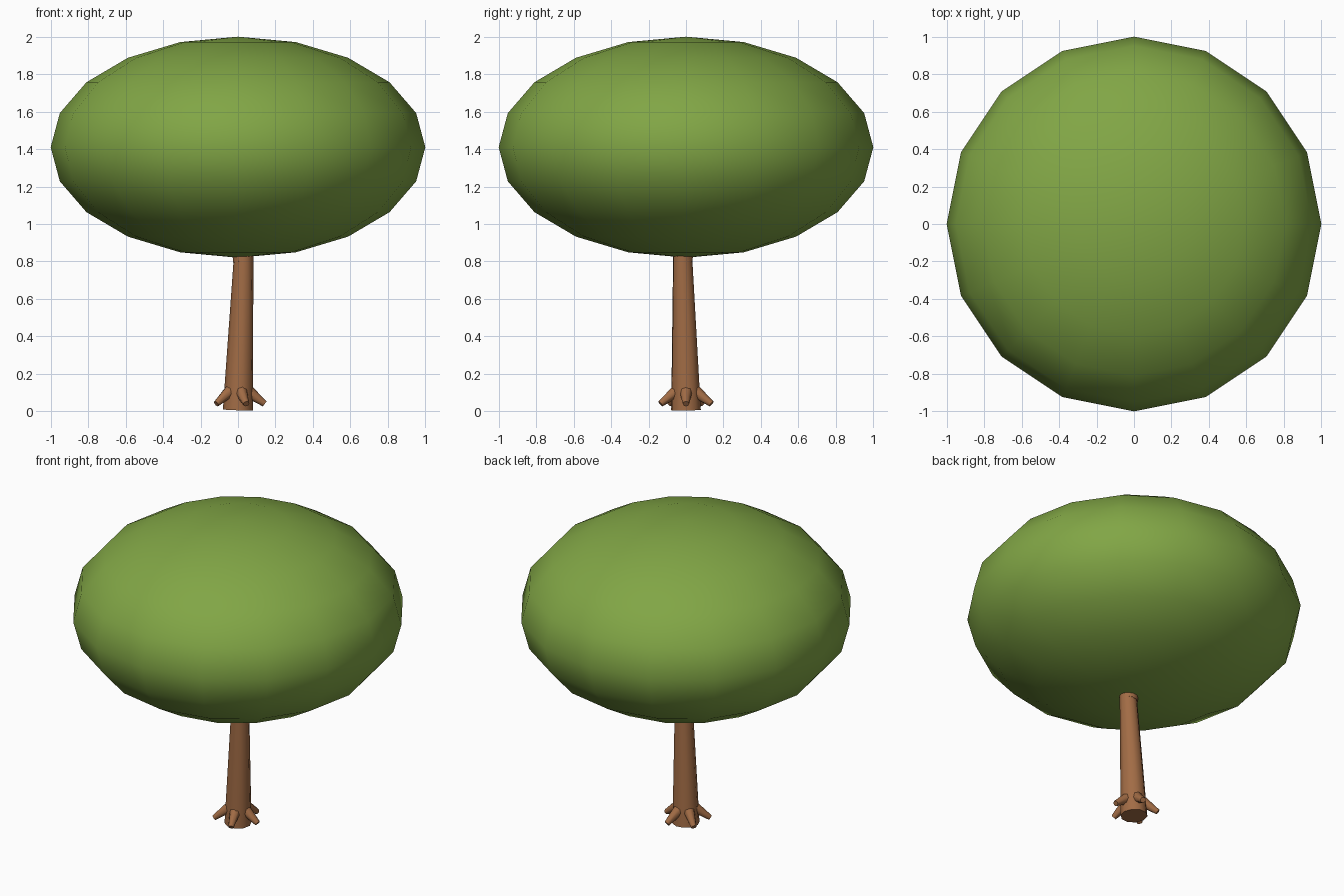
import bpy, math
from mathutils import Vector

if "Cube" in bpy.data.objects:
    bpy.data.objects.remove(bpy.data.objects["Cube"])


def material(name, color):
    m = bpy.data.materials.new(name)
    m.diffuse_color = color
    m.use_nodes = True
    m.node_tree.nodes["Principled BSDF"].inputs["Base Color"].default_value = m.diffuse_color
    return m


BARK = material("bark", (0.36, 0.15, 0.06, 1))
LEAF = material("leaf", (0.22, 0.38, 0.06, 1))


def finish(name, mat, angle):
    ob = bpy.context.object
    ob.name = name
    ob.data.materials.append(mat)
    bpy.ops.object.shade_smooth_by_angle(angle=math.radians(angle))
    return ob


def limb(name, a, b, r1, r2, sides):
    """Tapered cylinder running from point a to point b."""
    a, b = Vector(a), Vector(b)
    d = b - a
    bpy.ops.mesh.primitive_cone_add(
        vertices=sides, radius1=r1, radius2=r2, depth=d.length,
        location=(a + b) / 2, rotation=d.to_track_quat('Z', 'Y').to_euler())
    return finish(name, BARK, 50)


# Crown: squashed low-poly sphere
bpy.ops.mesh.primitive_uv_sphere_add(segments=16, ring_count=10, radius=1,
                                     location=(0, 0, 1.41))
bpy.context.object.scale = (1, 1, 0.59)
bpy.ops.object.transform_apply(location=False, rotation=False, scale=True)
finish("crown", LEAF, 60)

# Leaning trunk, with its bent upper end hidden in the crown
limb("trunk", (0, 0, 0.007), (0.03, -0.018, 0.83), 0.081, 0.052, 10)
limb("upper_trunk", (0.027, -0.016, 0.80), (-0.01, 0.01, 1.1), 0.054, 0.035, 10)

# Five roots spread around the base
for i in range(5):
    t = math.radians(72 * i)
    c, s = math.cos(t), math.sin(t)
    limb("root_%d" % (i + 1), (0.055 * c, 0.055 * s, 0.105),
         (0.143 * c, 0.143 * s, 0.04), 0.034, 0.017, 8)
